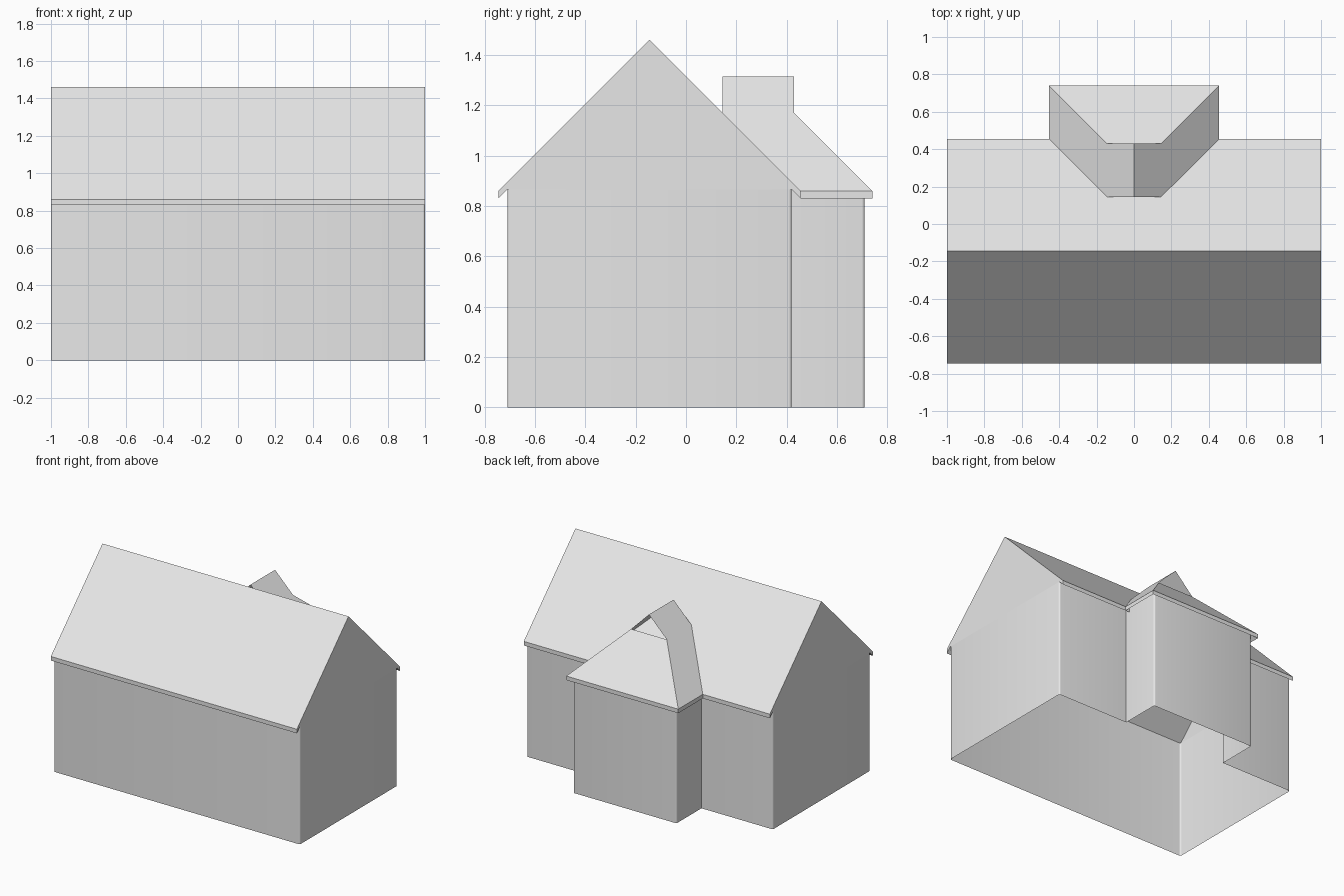
import bpy, bmesh, math

cube = bpy.data.objects.get("Cube")
if cube:
    bpy.data.objects.remove(cube, do_unlink=True)

# One plain grey for the whole building
grey = bpy.data.materials.new("plain grey")
grey.use_nodes = True
COLOUR = (0.8, 0.8, 0.8, 1)
grey.diffuse_color = COLOUR
grey.node_tree.nodes["Principled BSDF"].inputs["Base Color"].default_value = COLOUR

# Shared dimensions
HALF, FRONT, BACK = 1.0, -0.71, 0.42         # main walls
BAY, BAY_BACK = 0.42, 0.71                   # bay walls
OVER, DROP = 0.035, 0.03                     # eave overhang and thickness
EAVE, RIDGE_Z, RIDGE_Y = 0.86, 1.46, -0.145
WALL_TOP = EAVE - DROP + OVER


def make(name, bm):
    mesh = bpy.data.meshes.new(name)
    bm.to_mesh(mesh)
    bm.free()
    mesh.materials.append(grey)
    obj = bpy.data.objects.new(name, mesh)
    bpy.context.collection.objects.link(obj)
    return obj


def face(bm, points):
    return bm.faces.new([bm.verts.new(p) for p in points])


# Walls: one open ribbon round the house and bay, with softened outer corners
plan = [(-HALF, FRONT), (HALF, FRONT), (HALF, BACK), (BAY, BACK), (BAY, BAY_BACK),
        (-BAY, BAY_BACK), (-BAY, BACK), (-HALF, BACK)]
bm = bmesh.new()
low = [bm.verts.new((x, y, 0)) for x, y in plan]
high = [bm.verts.new((x, y, WALL_TOP)) for x, y in plan]
for i in range(len(plan)):
    j = (i + 1) % len(plan)
    bm.faces.new((low[i], low[j], high[j], high[i]))
inner = {(BAY, BACK), (-BAY, BACK)}
corners = [bm.edges.get((a, b)) for a, b, p in zip(low, high, plan) if p not in inner]
bmesh.ops.bevel(bm, geom=corners, offset=0.012, segments=4, profile=0.5, affect='EDGES')
walls = make("walls", bm)
bpy.ops.object.select_all(action='DESELECT')
walls.select_set(True)
bpy.context.view_layer.objects.active = walls
bpy.ops.object.shade_smooth_by_angle(angle=math.radians(40))

# Main roof: a slab profile pushed along the length of the house
profile = [(FRONT - OVER, EAVE - DROP), (FRONT, WALL_TOP), (RIDGE_Y, RIDGE_Z - DROP),
           (BACK, WALL_TOP), (BACK + OVER, EAVE - DROP), (BACK + OVER, EAVE),
           (RIDGE_Y, RIDGE_Z), (FRONT - OVER, EAVE)]
bm = bmesh.new()
end = face(bm, [(-HALF, y, z) for y, z in profile])
result = bmesh.ops.extrude_face_region(bm, geom=[end], use_keep_orig=True)
moved = [v for v in result["geom"] if isinstance(v, bmesh.types.BMVert)]
bmesh.ops.translate(bm, verts=moved, vec=(2 * HALF, 0, 0))
bmesh.ops.recalc_face_normals(bm, faces=bm.faces)
make("main_roof", bm)

# Gable ends under the main roof
bm = bmesh.new()
for side in (1, -1):
    tri = [(FRONT, WALL_TOP), (BACK, WALL_TOP), (RIDGE_Y, RIDGE_Z - DROP)]
    face(bm, [(side * HALF, y, z) for y, z in tri[::side]])
make("gable_ends", bm)

# Bay roof: two slopes, a back hip and an open peak, with eaves all round
edge, back = BAY + OVER, BAY_BACK + OVER - 0.005
start = BACK + OVER
NECK, NECK_Z, PEAK_Z = 0.145, 1.17, 1.315
neck_front, neck_back = 0.145, 0.43
bm = bmesh.new()
for side in (1, -1):
    def mirrored(points):
        face(bm, [(side * x, y, z) for x, y, z in points[::side]])
    mirrored([(edge, start, EAVE), (edge, back, EAVE), (NECK, neck_back, NECK_Z),
              (NECK, neck_front, NECK_Z)])
    mirrored([(NECK, neck_front, NECK_Z), (NECK, neck_back, NECK_Z),
              (0, neck_back, PEAK_Z), (0, neck_front, PEAK_Z)])
    # Side fascia and soffit
    mirrored([(edge, start, EAVE - DROP), (edge, back, EAVE - DROP),
              (edge, back, EAVE), (edge, start, EAVE)])
    mirrored([(BAY, BACK, WALL_TOP), (BAY, BAY_BACK, WALL_TOP),
              (edge, back, EAVE - DROP), (edge, start, EAVE - DROP)])
face(bm, [(edge, back, EAVE), (-edge, back, EAVE),
          (-NECK, neck_back, NECK_Z), (NECK, neck_back, NECK_Z)])
# Back fascia and soffit
face(bm, [(edge, back, EAVE - DROP), (-edge, back, EAVE - DROP),
          (-edge, back, EAVE), (edge, back, EAVE)])
face(bm, [(BAY, BAY_BACK, WALL_TOP), (-BAY, BAY_BACK, WALL_TOP),
          (-edge, back, EAVE - DROP), (edge, back, EAVE - DROP)])
bmesh.ops.remove_doubles(bm, verts=bm.verts, dist=0.0001)
make("bay_roof", bm)
